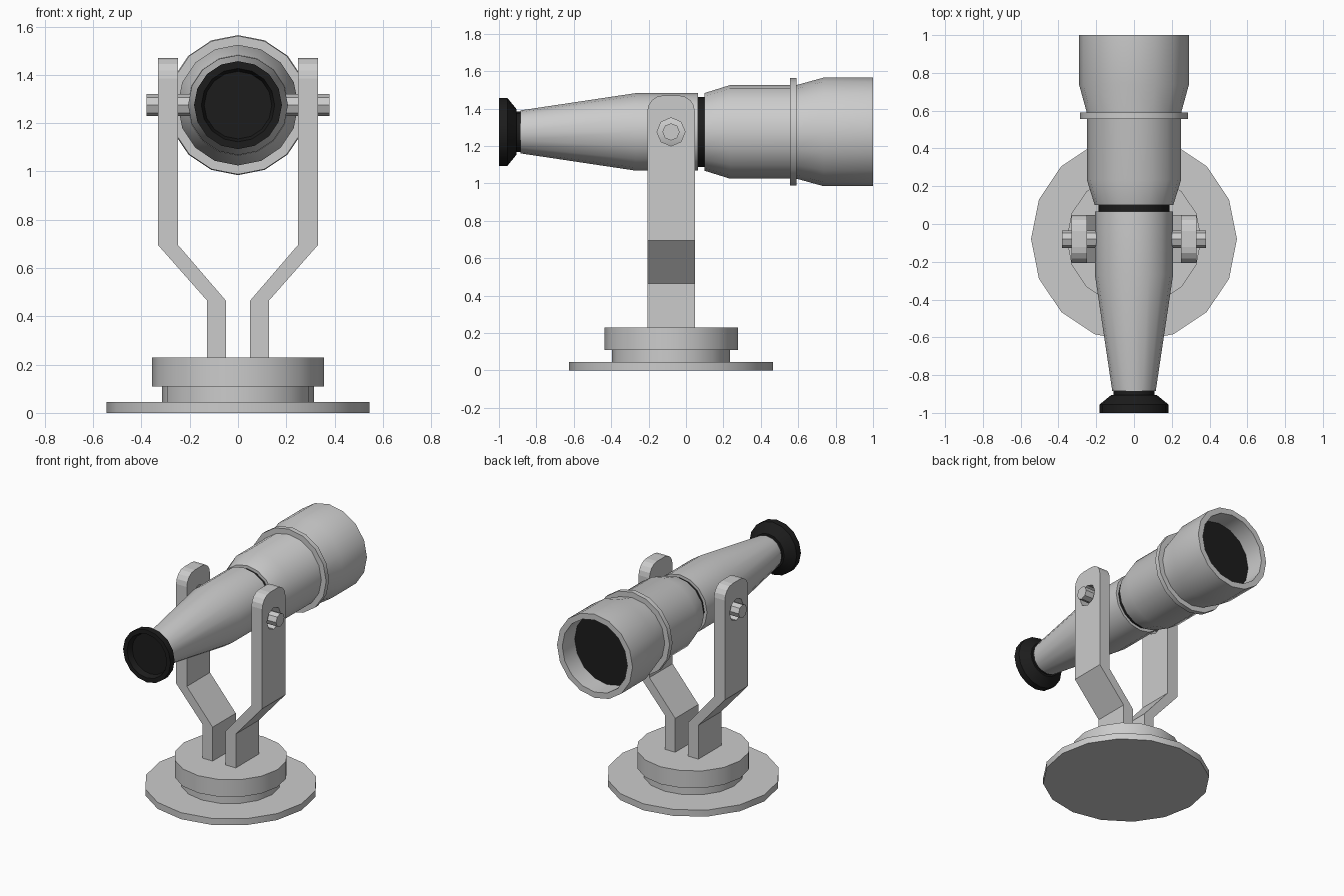
import bpy, bmesh, math

if "Cube" in bpy.data.objects:
    bpy.data.objects.remove(bpy.data.objects["Cube"])

PIVOT = (0, -0.08, 1.275)   # tilt axis of the tube


def material(name, rgb):
    m = bpy.data.materials.new(name)
    m.diffuse_color = (*rgb, 1)
    m.use_nodes = True
    m.node_tree.nodes["Principled BSDF"].inputs["Base Color"].default_value = m.diffuse_color
    return m


def finish(bm, name, mat=None, smooth=True):
    bmesh.ops.recalc_face_normals(bm, faces=bm.faces)
    mesh = bpy.data.meshes.new(name)
    bm.to_mesh(mesh)
    bm.free()
    ob = bpy.data.objects.new(name, mesh)
    bpy.context.collection.objects.link(ob)
    if mat:
        mesh.materials.append(mat)
    if smooth:
        bpy.ops.object.select_all(action='DESELECT')
        ob.select_set(True)
        bpy.context.view_layer.objects.active = ob
        bpy.ops.object.shade_smooth_by_angle(angle=math.radians(30))
    return ob


def lathe(name, profile, axis, centre, sides=16, mat=None, smooth=True):
    """Revolve (radius, distance) points about an axis; the ends are capped
    unless the profile is closed (first point repeated last)."""
    def place(r, t, a):
        u, v = r * math.cos(a), r * math.sin(a)
        p = {'X': (t, u, v), 'Y': (u, t, v), 'Z': (u, v, t)}[axis]
        return [p[i] + centre[i] for i in range(3)]

    bm = bmesh.new()
    rings = [[bm.verts.new(place(r, t, 2 * math.pi * i / sides)) for i in range(sides)]
             for r, t in profile]
    for a, b in zip(rings, rings[1:]):
        for i in range(sides):
            j = (i + 1) % sides
            bm.faces.new((a[i], a[j], b[j], b[i]))
    bm.faces.new(rings[0])
    bm.faces.new(rings[-1])
    return finish(bm, name, mat, smooth)


black = material("black_rubber", (0.012, 0.012, 0.012))

# Round stepped base
for name, r, z0, z1 in (("base_plate", 0.545, 0, 0.045),
                        ("base_neck", 0.315, 0.045, 0.11),
                        ("turntable", 0.357, 0.11, 0.23)):
    lathe(name, [(r, z0), (r, z1)], 'Z', (0, PIVOT[1], 0))

# Telescope tube parts, along y
TUBE = (0, 0, PIVOT[2])
lathe("rear_tube", [(0.115, -0.885), (0.207, -0.27), (0.207, 0.065)], 'Y', TUBE)
lathe("focus_gap_ring", [(0.187, 0.06), (0.187, 0.105)], 'Y', TUBE, mat=black)
lathe("front_tube", [(0.208, 0.10), (0.25, 0.235), (0.25, 0.59), (0.29, 0.735),
                     (0.29, 1.0), (0.25, 1.0), (0.25, 0.86)], 'Y', TUBE)
lathe("collar", [(0.25, 0.557), (0.287, 0.557), (0.287, 0.59), (0.25, 0.59)], 'Y', TUBE)
lathe("front_lens", [(0.249, 0.85), (0.249, 0.865)], 'Y', TUBE, mat=black)
lathe("eyepiece", [(0.14, -0.96), (0.152, -1.0), (0.182, -1.0), (0.182, -0.955),
                   (0.12, -0.905), (0.108, -0.905), (0.108, -0.88)], 'Y', TUBE, mat=black)

# Fork arms with rounded tops, pin holes and pivot pins
for side, sx in (("left", -1), ("right", 1)):
    bm = bmesh.new()
    path = [(0.05, 0.22), (0.05, 0.465), (0.248, 0.695), (0.248, 1.47),
            (0.331, 1.47), (0.331, 0.695), (0.128, 0.465), (0.128, 0.22)]
    rows = [[bm.verts.new((sx * x, PIVOT[1] + dy, z)) for x, z in path]
            for dy in (-0.127, 0.127)]
    f, b = rows
    for i in range(8):
        j = (i + 1) % 8
        bm.faces.new((f[i], f[j], b[j], b[i]))
    # side walls split into quads up the arm
    for row in rows:
        for i in range(3):
            bm.faces.new((row[i], row[i + 1], row[6 - i], row[7 - i]))
    top = [e for e in bm.edges if all(v.co.z > 1.46 for v in e.verts)
           and abs(e.verts[0].co.y - e.verts[1].co.y) < 0.01]
    bmesh.ops.bevel(bm, geom=top, offset=0.085, segments=4, profile=0.5, affect='EDGES')
    arm = finish(bm, side + "_arm", smooth=False)

    cutter = lathe(side + "_hole_cutter", [(0.075, sx * 0.2), (0.075, sx * 0.4)],
                   'X', PIVOT, 8, smooth=False)
    cutter.hide_render = True
    cutter.hide_set(True)
    mod = arm.modifiers.new("pin_hole", 'BOOLEAN')
    mod.operation = 'DIFFERENCE'
    mod.object = cutter
    mod.solver = 'EXACT'

    lathe(side + "_pivot_pin", [(0.046, sx * 0.18), (0.046, sx * 0.38)], 'X', PIVOT, 8,
          smooth=False)
